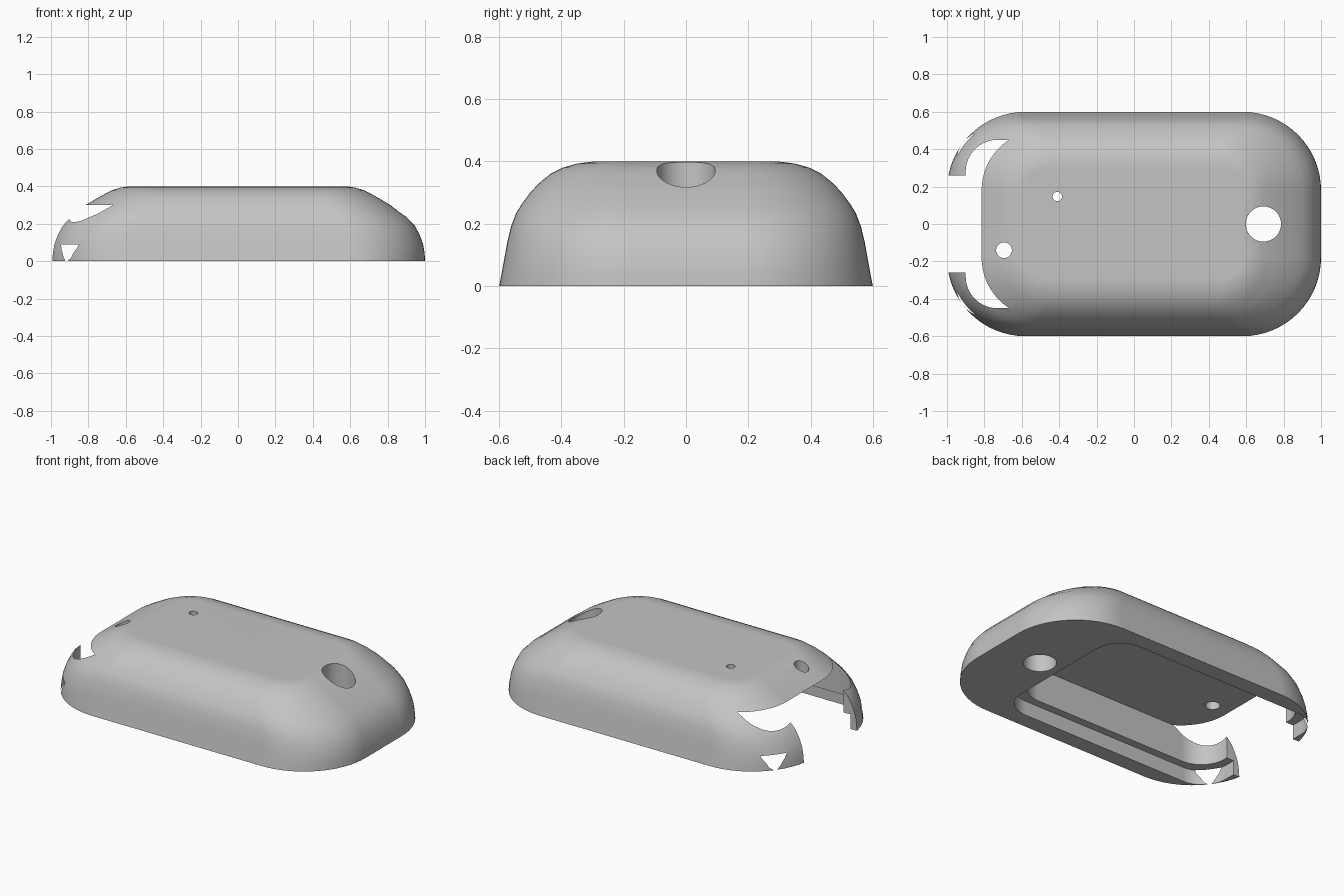
import bpy, bmesh, math

cube = bpy.data.objects.get("Cube")
if cube:
    bpy.data.objects.remove(cube, do_unlink=True)

grey = bpy.data.materials.new("plain grey")
grey.use_nodes = True
colour = (0.55, 0.55, 0.55, 1)
grey.diffuse_color = colour
grey.node_tree.nodes["Principled BSDF"].inputs["Base Color"].default_value = colour


def rounded_rect(hx, hy, r, steps=16):
    """Outline of a rounded rectangle, counter-clockwise."""
    pts = []
    for q, (sx, sy) in enumerate([(1, 1), (-1, 1), (-1, -1), (1, -1)]):
        for i in range(steps + 1):
            a = (q + i / steps) * math.pi / 2
            pts.append((sx * (hx - r) + r * math.cos(a), sy * (hy - r) + r * math.sin(a)))
    return pts


def circle(r, steps=48):
    return [(r * math.cos(i * math.tau / steps), r * math.sin(i * math.tau / steps))
            for i in range(steps)]


def loft(name, rings, cx=0, cy=0):
    """Skin a stack of (z, outline) rings and cap both ends."""
    bm = bmesh.new()
    loops = [[bm.verts.new((x + cx, y + cy, z)) for x, y in pts] for z, pts in rings]
    n = len(loops[0])
    for low, high in zip(loops, loops[1:]):
        for i in range(n):
            j = (i + 1) % n
            bm.faces.new((low[i], low[j], high[j], high[i]))
    bm.faces.new(loops[0][::-1])
    bm.faces.new(loops[-1])
    mesh = bpy.data.meshes.new(name)
    bm.to_mesh(mesh)
    bm.free()
    mesh.materials.append(grey)
    obj = bpy.data.objects.new(name, mesh)
    bpy.context.collection.objects.link(obj)
    return obj


# Outer shell: height, half length, half width
levels = [(0, 1, .6), (.04, .998, .592), (.09, .99, .583), (.14, .972, .574),
          (.19, .945, .562), (.235, .902, .545), (.265, .86, .526), (.3, .815, .5),
          (.33, .765, .472), (.36, .712, .435), (.38, .672, .395), (.393, .63, .35),
          (.4, .585, .295)]
shell = loft("shell", [(z, rounded_rect(hx, hy, hy - .18)) for z, hx, hy in levels])


def cutter(name, outline, bottom, top, cx, cy=0):
    obj = loft(name, [(bottom, outline), (top, outline)], cx, cy)
    obj.hide_render = True
    return obj


# Stepped pocket, end slot and round holes
slot = [(-.15, -.26), (.15, -.26), (.15, .26), (-.15, .26)]
cutters = [
    cutter("deep_pocket", rounded_rect(.7, .45, .17), -.1, .3, -.2),
    cutter("rim_recess", rounded_rect(.75, .5, .17), -.12, .09, -.2),
    cutter("end_slot", slot, -.14, .28, -1.02),
    cutter("large_hole", circle(.094), -.1, .5, .692),
    cutter("medium_hole", circle(.042), .2, .5, -.695, -.14),
    cutter("small_hole", circle(.025), .2, .5, -.41, .147),
]

bpy.ops.object.select_all(action="DESELECT")
bpy.context.view_layer.objects.active = shell
shell.select_set(True)
for c in cutters:
    mod = shell.modifiers.new(c.name, "BOOLEAN")
    mod.operation = "DIFFERENCE"
    mod.solver = "EXACT"
    mod.object = c
    bpy.ops.object.modifier_apply(modifier=mod.name)
    bpy.data.objects.remove(c, do_unlink=True)

# Smooth shading with crisp cut edges
bpy.ops.object.shade_smooth_by_angle(angle=math.radians(30))
weighted = shell.modifiers.new("weighted_normals", "WEIGHTED_NORMAL")
weighted.keep_sharp = True
